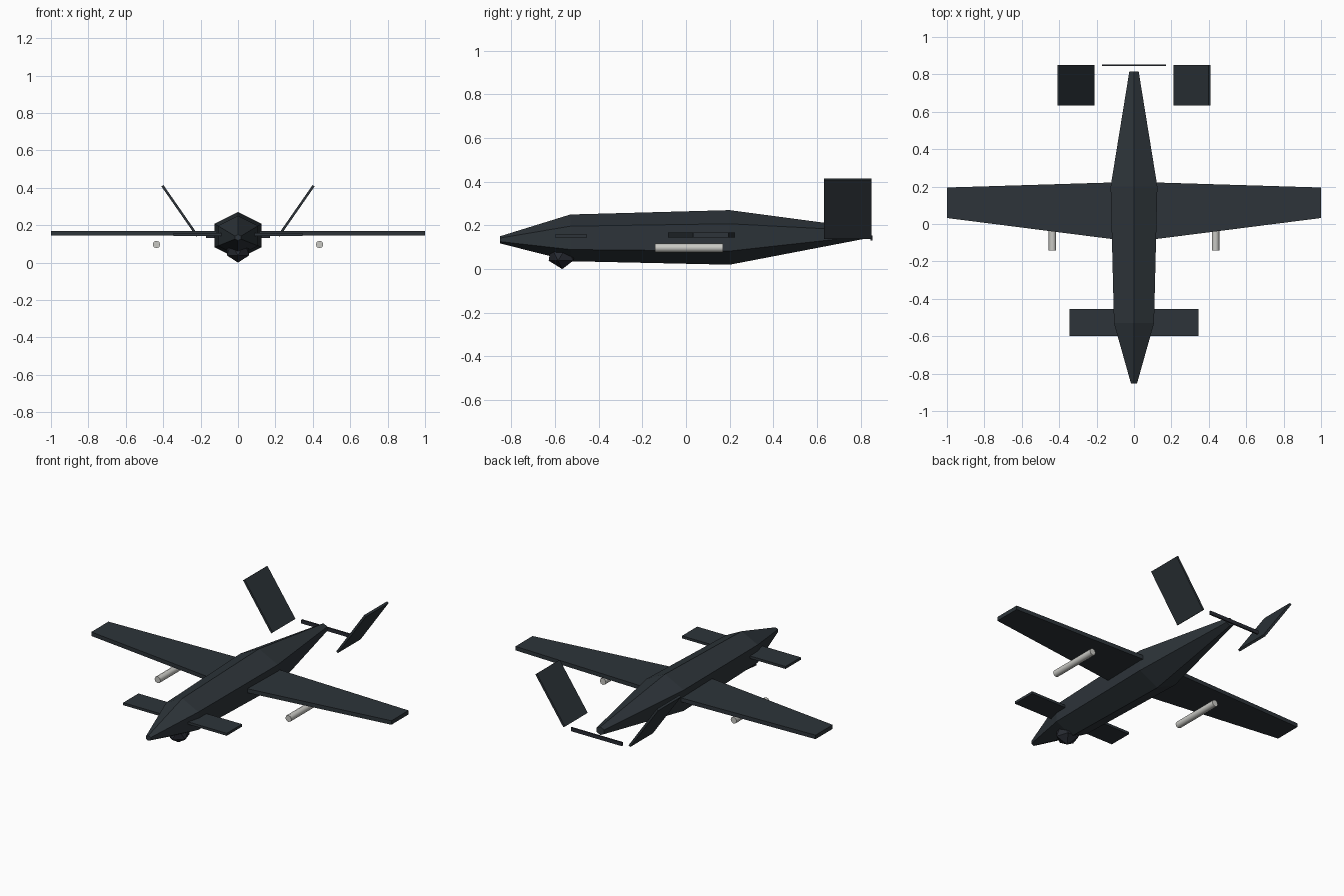
import bpy, bmesh, math
from mathutils import Matrix, Vector

if "Cube" in bpy.data.objects:
    bpy.data.objects.remove(bpy.data.objects["Cube"])


def material(name, rgb):
    mat = bpy.data.materials.new(name)
    mat.use_nodes = True
    mat.diffuse_color = (*rgb, 1)
    mat.node_tree.nodes["Principled BSDF"].inputs["Base Color"].default_value = (*rgb, 1)
    return mat


slate = material("dark slate", (0.026, 0.034, 0.041))
charcoal = material("charcoal", (0.022, 0.025, 0.034))
light_grey = material("light grey", (0.58, 0.58, 0.55))


def finish(name, bm, mat):
    bmesh.ops.recalc_face_normals(bm, faces=bm.faces)
    mesh = bpy.data.meshes.new(name)
    bm.to_mesh(mesh)
    bm.free()
    mesh.materials.append(mat)
    obj = bpy.data.objects.new(name, mesh)
    bpy.context.collection.objects.link(obj)
    return obj


def loft(name, rings, mat):
    """Skin a list of equal-length point rings and cap both ends."""
    bm = bmesh.new()
    loops = [[bm.verts.new(p) for p in ring] for ring in rings]
    n = len(loops[0])
    for a, b in zip(loops, loops[1:]):
        for i in range(n):
            j = (i + 1) % n
            bm.faces.new((a[i], a[j], b[j], b[i]))
    bm.faces.new(loops[0])
    bm.faces.new(loops[-1])
    return finish(name, bm, mat)


def box(name, centre, size, mat, tilt=0):
    bm = bmesh.new()
    turn = Matrix.Translation(centre) @ Matrix.Rotation(tilt, 4, 'Y')
    bmesh.ops.create_cube(bm, size=1, matrix=turn @ Matrix.Diagonal((*size, 1)))
    return finish(name, bm, mat)


# Fuselage: hexagonal sections given as y, centre height, radius
stations = [(-0.853, 0.134, 0.016), (-0.53, 0.143, 0.107),
            (0.2, 0.145, 0.125), (0.815, 0.163, 0.025)]
loft("fuselage", [[(r * math.sin(k * math.tau / 6) / math.cos(math.pi / 6), y,
                    z + r * math.cos(k * math.tau / 6)) for k in range(6)]
                  for y, z, r in stations], slate)

# Sensor ball under the nose
bm = bmesh.new()
bmesh.ops.create_icosphere(bm, subdivisions=1, radius=0.07,
                           matrix=Matrix.Translation((0, -0.567, 0.07))
                           @ Matrix.Rotation(math.pi / 2, 4, 'Z'))
finish("sensor_ball", bm, charcoal)

# Canard and pusher propeller
box("canard", (0, -0.527, 0.151), (0.69, 0.145, 0.015), slate)
box("propeller", (0, 0.849, 0.142), (0.34, 0.009, 0.022), charcoal)

for side, label in ((1, "left"), (-1, "right")):
    # Tapered wing
    def section(x, front, back):
        return [(side * x, y, z) for y, z in
                ((front, 0.144), (back, 0.144), (back, 0.168), (front, 0.168))]
    loft(label + "_wing", [section(0.05, -0.089, 0.224), section(1, 0.032, 0.195)], slate)

    # Canted tail fin
    low, high = Vector((side * 0.217, 0.741, 0.142)), Vector((side * 0.404, 0.741, 0.411))
    span = high - low
    box(label + "_tail_fin", (low + high) / 2, (0.013, 0.217, span.length), slate,
        math.atan2(span.x, span.z))

    # Underwing store
    bm = bmesh.new()
    bmesh.ops.create_cone(bm, cap_ends=True, segments=8, radius1=0.02, radius2=0.02,
                          depth=0.312, matrix=Matrix.Translation((side * 0.436, 0.013, 0.097))
                          @ Matrix.Rotation(math.pi / 2, 4, 'X'))
    store = finish(label + "_store", bm, light_grey)
    bpy.ops.object.select_all(action='DESELECT')
    store.select_set(True)
    bpy.context.view_layer.objects.active = store
    bpy.ops.object.shade_smooth_by_angle(angle=math.radians(50))
